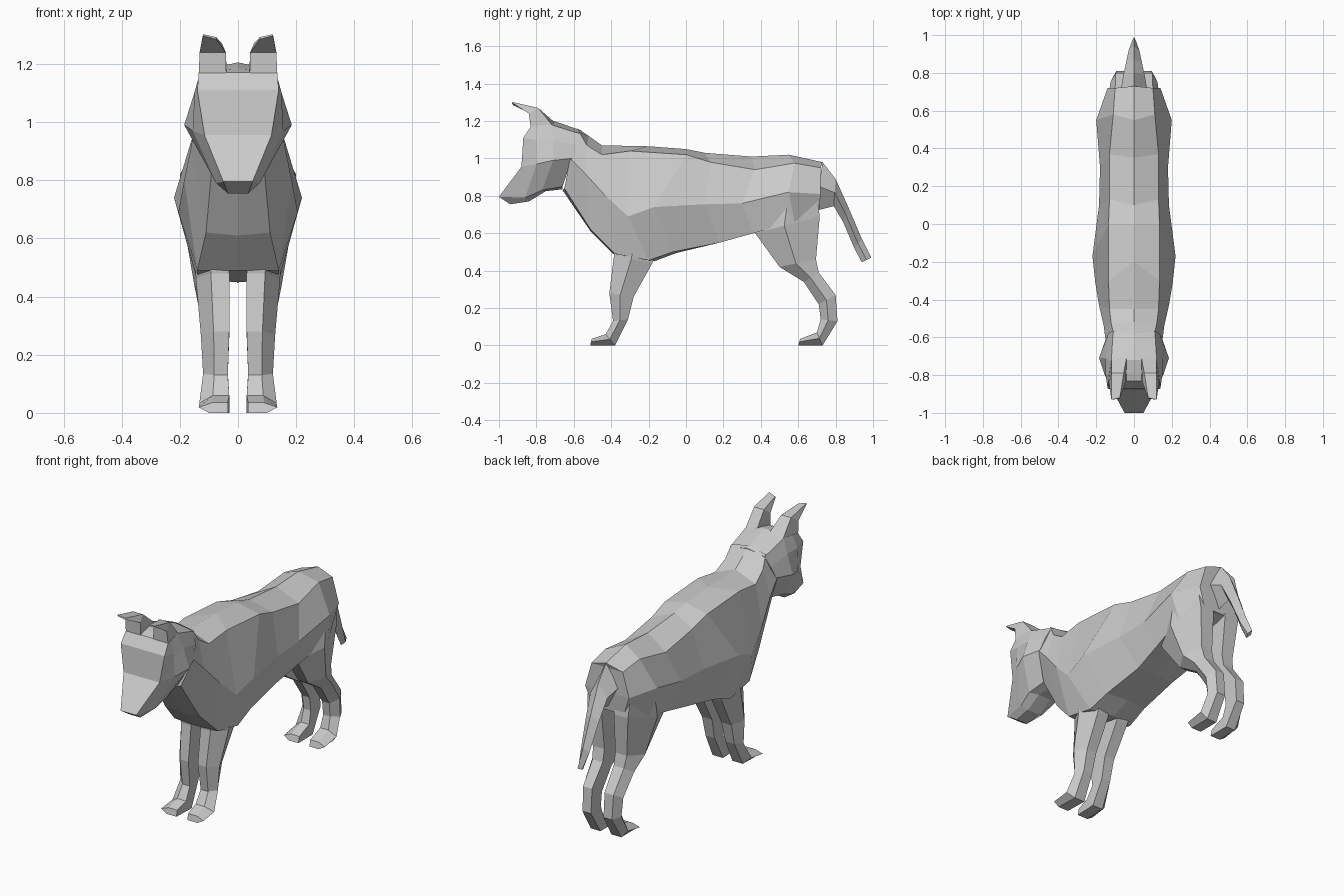
import bpy
import bmesh

grey = bpy.data.materials.new("light_grey")
grey.diffuse_color = (0.6, 0.6, 0.6, 1)


def finish(name, bm):
    """Turn a bmesh into a flat-shaded object."""
    bmesh.ops.recalc_face_normals(bm, faces=bm.faces)
    mesh = bpy.data.meshes.new(name)
    bm.to_mesh(mesh)
    bm.free()
    mesh.materials.append(grey)
    obj = bpy.data.objects.new(name, mesh)
    bpy.context.collection.objects.link(obj)
    return obj


def face(bm, verts):
    verts = list(dict.fromkeys(verts))
    if len(verts) > 2:
        bm.faces.new(verts)


def loft_half(name, rings):
    """Skin half rings (top to bottom, x >= 0), mirrored in x, with strip caps."""
    bm = bmesh.new()
    right, left = [], []
    for ring in rings:
        r = [bm.verts.new(p) for p in ring]
        right.append(r)
        left.append([v if v.co.x == 0 else bm.verts.new((-v.co.x, v.co.y, v.co.z)) for v in r])
    for side in (right, left):
        for a, b in zip(side, side[1:]):
            for i in range(len(a) - 1):
                face(bm, (a[i], a[i + 1], b[i + 1], b[i]))
    for k in range(len(rings) - 1):
        for i in (0, -1):  # close top and bottom where the outline has width
            face(bm, (right[k][i], left[k][i], left[k + 1][i], right[k + 1][i])
                 if rings[k][i][0] or rings[k + 1][i][0] else ())
    for k in (0, -1):
        for i in range(len(rings[0]) - 1):
            face(bm, (right[k][i], right[k][i + 1], left[k][i + 1], left[k][i]))
    return finish(name, bm)


def loft_side(name, rings, sign):
    """Skin closed rings on one side of the animal."""
    bm = bmesh.new()
    rows = [[bm.verts.new((x * sign, y, z)) for x, y, z in ring] for ring in rings]
    n = len(rows[0])
    for a, b in zip(rows, rows[1:]):
        for i in range(n):
            face(bm, (a[i], a[(i + 1) % n], b[(i + 1) % n], b[i]))
    face(bm, rows[0])
    face(bm, rows[-1])
    return finish(name, bm)


def leg_ring(xi, xo, yf, zf, yb, zb):
    """Five-sided leg section: flat inside, ridge on the outside."""
    xm = xi + (xo - xi) * 0.55
    t = 0.45
    return [(xi, yf, zf), (xm, yf, zf), (xo, yf + (yb - yf) * t, zf + (zb - zf) * t),
            (xm + 0.01, yb, zb), (xi, yb, zb)]


# Torso and neck: top yz, shoulder xyz, flank xyz, low xyz, belly yz
torso = [
    (0.73, 0.98, 0.10, 0.72, 0.95, 0.14, 0.72, 0.81, 0.10, 0.71, 0.70, 0.71, 0.71),
    (0.55, 1.02, 0.11, 0.58, 0.975, 0.20, 0.55, 0.82, 0.17, 0.58, 0.66, 0.56, 0.67),
    (0.35, 1.01, 0.13, 0.37, 0.94, 0.18, 0.30, 0.76, 0.14, 0.36, 0.60, 0.37, 0.61),
    (0.10, 1.03, 0.13, 0.13, 0.98, 0.185, 0.10, 0.755, 0.12, 0.18, 0.55, 0.18, 0.555),
    (0.00, 1.05, 0.135, 0.0, 1.02, 0.22, -0.17, 0.74, 0.13, -0.07, 0.50, -0.05, 0.495),
    (-0.20, 1.065, 0.135, -0.30, 1.04, 0.205, -0.31, 0.69, 0.14, -0.20, 0.455, -0.17, 0.45),
    (-0.45, 1.07, 0.13, -0.45, 1.02, 0.185, -0.43, 0.80, 0.14, -0.38, 0.49, -0.39, 0.49),
    (-0.52, 1.12, 0.12, -0.53, 1.07, 0.16, -0.54, 0.92, 0.11, -0.51, 0.62, -0.51, 0.61),
    (-0.58, 1.16, 0.11, -0.57, 1.14, 0.15, -0.62, 1.0, 0.09, -0.65, 0.84, -0.66, 0.83),
]
loft_half("torso", [[(0, r[0], r[1]), r[2:5], r[5:8], r[8:11], (0, r[11], r[12])] for r in torso])

# Head: neck joint, cheeks, flat face plate running down to the muzzle
loft_half("head", [
    [(0, -0.56, 1.15), (0.11, -0.56, 1.13), (0.135, -0.58, 1.07), (0.15, -0.61, 1.0),
     (0.08, -0.66, 0.85), (0.03, -0.66, 0.835)],
    [(0, -0.72, 1.205), (0.12, -0.72, 1.18), (0.15, -0.71, 1.10), (0.185, -0.71, 0.99),
     (0.09, -0.77, 0.83), (0.04, -0.75, 0.825)],
    [(0, -0.79, 1.185), (0.13, -0.79, 1.175), (0.15, -0.80, 1.10), (0.155, -0.80, 0.97),
     (0.075, -0.86, 0.79), (0.04, -0.84, 0.77)],
    [(0, -0.83, 1.17), (0.135, -0.83, 1.17), (0.14, -0.87, 1.11), (0.115, -0.88, 0.955),
     (0.05, -1.0, 0.795), (0.035, -0.94, 0.755)],
])

# Tail: front yz, back yz, half width
tail = [(0.69, 0.72, 0.73, 0.98, 0.07), (0.79, 0.745, 0.80, 0.89, 0.055),
        (0.84, 0.66, 0.87, 0.735, 0.042), (0.90, 0.52, 0.94, 0.57, 0.028),
        (0.94, 0.445, 0.99, 0.47, 0.012)]
loft_half("tail", [[(0, yb, zb), (w, (yf + yb) / 2, (zf + zb) / 2), (0, yf, zf)]
                   for yf, zf, yb, zb, w in tail])

# Legs: inner x, outer x, front yz, back yz, from the body down and out to the toes
front_leg = [(0.04, 0.15, -0.40, 0.58, -0.12, 0.58), (0.03, 0.145, -0.385, 0.48, -0.18, 0.44),
             (0.03, 0.128, -0.41, 0.28, -0.28, 0.26), (0.035, 0.12, -0.39, 0.13, -0.31, 0.14),
             (0.03, 0.133, -0.43, 0.06, -0.38, 0.0), (0.035, 0.135, -0.505, 0.035, -0.512, 0.0)]
hind_leg = [(0.06, 0.18, 0.42, 0.78, 0.70, 0.80), (0.04, 0.185, 0.37, 0.60, 0.715, 0.69),
            (0.035, 0.15, 0.50, 0.42, 0.695, 0.46), (0.035, 0.135, 0.63, 0.34, 0.71, 0.39),
            (0.04, 0.125, 0.71, 0.22, 0.80, 0.27), (0.04, 0.12, 0.72, 0.14, 0.81, 0.13),
            (0.035, 0.13, 0.70, 0.07, 0.73, 0.0), (0.035, 0.13, 0.61, 0.035, 0.60, 0.0)]

# Ears: base, bend and forward-swept tip
ear = [[(0.04, -0.83, 1.16), (0.135, -0.83, 1.16), (0.12, -0.70, 1.16), (0.04, -0.71, 1.20)],
       [(0.042, -0.83, 1.24), (0.132, -0.84, 1.24), (0.118, -0.79, 1.27), (0.055, -0.79, 1.27)],
       [(0.075, -0.925, 1.285), (0.12, -0.93, 1.297), (0.12, -0.93, 1.302), (0.075, -0.92, 1.292)]]

for side, sign in (("right", 1), ("left", -1)):
    loft_side("front_leg_" + side, [leg_ring(*r) for r in front_leg], sign)
    loft_side("hind_leg_" + side, [leg_ring(*r) for r in hind_leg], sign)
    loft_side("ear_" + side, ear, sign)
